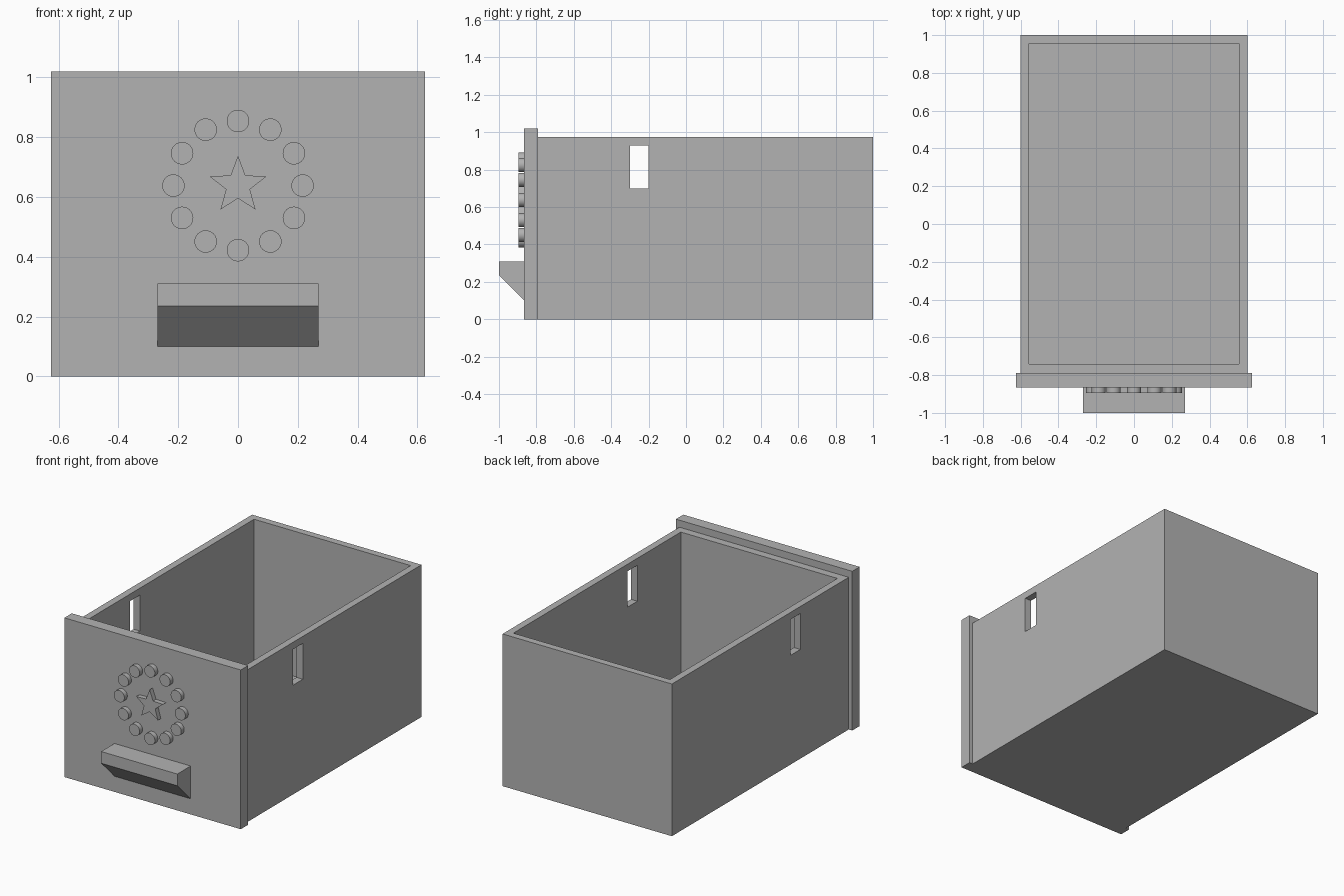
import bpy, bmesh
from math import sin, cos, pi, radians

cube = bpy.data.objects.get("Cube")
if cube:
    bpy.data.objects.remove(cube, do_unlink=True)

GREY = (0.45, 0.45, 0.45, 1)
mat = bpy.data.materials.new("plain grey")
mat.use_nodes = True
mat.diffuse_color = GREY
mat.node_tree.nodes["Principled BSDF"].inputs["Base Color"].default_value = GREY


def prism(name, profile, axis, start, end):
    """Extrude a closed 2D profile along x (profile is y, z) or y (profile is x, z)."""
    def place(p, d):
        return (d, p[0], p[1]) if axis == "x" else (p[0], d, p[1])
    bm = bmesh.new()
    a = [bm.verts.new(place(p, start)) for p in profile]
    b = [bm.verts.new(place(p, end)) for p in profile]
    bm.faces.new(a)
    bm.faces.new(b[::-1])
    n = len(profile)
    for i in range(n):
        j = (i + 1) % n
        bm.faces.new((a[j], a[i], b[i], b[j]))
    bmesh.ops.recalc_face_normals(bm, faces=bm.faces)
    mesh = bpy.data.meshes.new(name)
    bm.to_mesh(mesh)
    bm.free()
    mesh.materials.append(mat)
    obj = bpy.data.objects.new(name, mesh)
    bpy.context.collection.objects.link(obj)
    return obj


def box(name, x, y, z):
    rect = [(x[0], z[0]), (x[1], z[0]), (x[1], z[1]), (x[0], z[1])]
    return prism(name, rect, "y", *y)


def activate(obj):
    bpy.ops.object.select_all(action="DESELECT")
    obj.select_set(True)
    bpy.context.view_layer.objects.active = obj


def cut(obj, cutter):
    cutter.hide_render = True
    mod = obj.modifiers.new("cut", "BOOLEAN")
    mod.operation = "DIFFERENCE"
    mod.solver = "EXACT"
    mod.object = cutter
    activate(obj)
    bpy.ops.object.modifier_apply(modifier=mod.name)
    bpy.data.objects.remove(cutter, do_unlink=True)


# Open-topped drawer box with a slot through both side walls
body = box("drawer_box", (-0.6, 0.6), (-0.79, 1), (0, 0.975))
cut(body, box("cavity_cutter", (-0.555, 0.555), (-0.74, 0.955), (0.045, 1.2)))
cut(body, box("slot_cutter", (-0.8, 0.8), (-0.3, -0.2), (0.7, 0.93)))

# Front panel, slightly wider and taller than the box
FACE = -0.865
box("front_panel", (-0.625, 0.625), (FACE, -0.79), (0, 1.02))

# Wedge-shaped pull handle
prism("handle", [(FACE, 0.31), (-1, 0.31), (-1, 0.235), (FACE, 0.1)], "x", -0.27, 0.27)

# Raised emblem: star inside a ring of round studs
CENTRE, FRONT = 0.638, -0.895


def polar(radius, angle, cx=0, cz=CENTRE):
    return (cx + radius * sin(angle), cz + radius * cos(angle))


star = [polar(0.042 if i % 2 else 0.1, i * pi / 5) for i in range(10)]
prism("star", star, "y", FRONT, FACE)

for k in range(12):
    cx, cz = polar(0.216, k * pi / 6)
    circle = [polar(0.0375, i * pi / 16, cx, cz) for i in range(32)]
    stud = prism(f"stud_{k + 1}", circle, "y", FRONT, FACE)
    activate(stud)
    bpy.ops.object.shade_smooth_by_angle(angle=radians(30))
